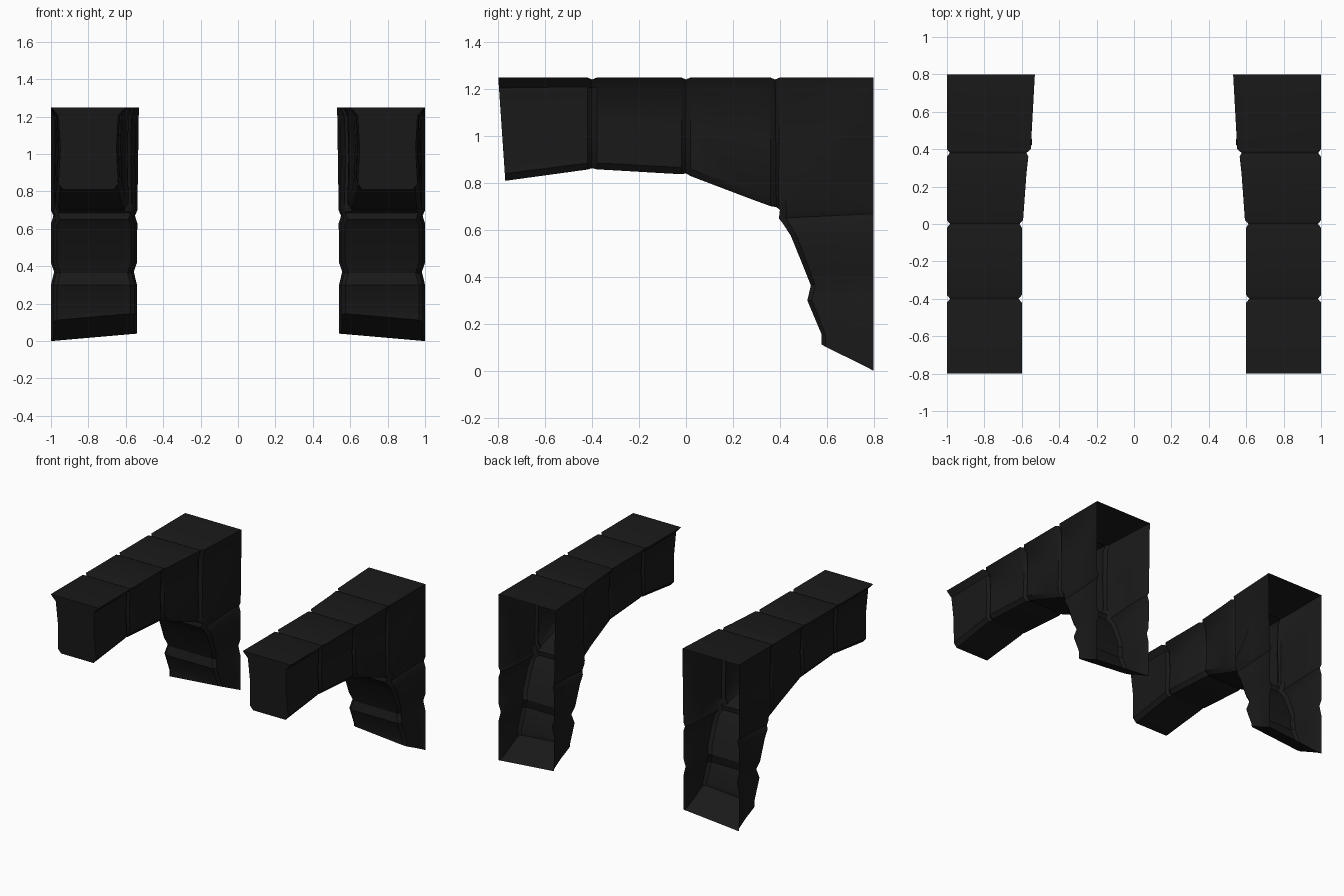
import bpy, bmesh

# Stations along the arch: outer edge (y, z), underside (y, z), inner-side x, side pinch, seam notch depth
stations = [
    (-0.80, 1.25, -0.77, 0.81, 0.60, 0.050, 0),
    (-0.42, 1.25, -0.42, 0.858, 0.60, 0.040, 0),
    (-0.40, 1.242, -0.40, 0.864, 0.60, 0.040, 0.017),
    (-0.38, 1.25, -0.38, 0.859, 0.60, 0.040, 0),
    (-0.02, 1.25, -0.02, 0.838, 0.60, 0.035, 0),
    (0.00, 1.242, 0.00, 0.842, 0.595, 0.035, 0.017),
    (0.02, 1.25, 0.02, 0.83, 0.593, 0.035, 0),
    (0.27, 1.25, 0.27, 0.735, 0.575, 0.030, 0),
    (0.36, 1.25, 0.36, 0.702, 0.565, 0.025, 0),
    (0.38, 1.242, 0.385, 0.698, 0.56, 0.025, 0.015),
    (0.40, 1.25, 0.393, 0.692, 0.552, 0.022, 0),
    (0.80, 1.25, 0.396, 0.69, 0.53, 0.020, 0),
    (0.80, 0.70, 0.40, 0.685, 0.538, 0.018, 0),
    (0.80, 0.67, 0.396, 0.65, 0.538, 0.018, 0.013),
    (0.80, 0.63, 0.415, 0.625, 0.538, 0.015, 0),
    (0.80, 0.58, 0.447, 0.575, 0.539, 0.015, 0),
    (0.80, 0.42, 0.51, 0.42, 0.54, 0.015, 0),
    (0.80, 0.37, 0.532, 0.365, 0.54, 0.015, 0.017),
    (0.80, 0.30, 0.517, 0.30, 0.54, 0.015, 0),
    (0.80, 0.17, 0.578, 0.155, 0.54, 0.015, 0),
    (0.80, 0.00, 0.578, 0.11, 0.54, 0.015, 0),
]
# Half cross-section: position from outer edge to underside, pinch factor, extra corner rounding
section = [(0, 0, 0), (0.10, 0.8, 0), (0.5, 1.0, 0), (0.93, 0.8, 0), (1, 0.9, 0.02)]

bm = bmesh.new()
rings = []
for i, (oy, oz, iy, iz, xin, pinch, notch) in enumerate(stations):
    last = i == len(stations) - 1
    half = [(t, pinch * f + r + notch) for t, f, r in section]
    pts = [(1.0 - d, t) for t, d in half] + [(xin + d, t) for t, d in reversed(half)]
    ring = []
    for x, t in pts:
        lift = 0.04 * (1 - x) / 0.46 if last else 0
        ring.append(bm.verts.new((x, oy + (iy - oy) * t, oz + (iz - oz) * t + lift)))
    rings.append(ring)

# Skin of sides and underside, plus the flat top; the back stays open
for a, b in zip(rings, rings[1:]):
    for k in range(len(a) - 1):
        bm.faces.new((a[k], a[k + 1], b[k + 1], b[k]))
for a, b in zip(rings[:11], rings[1:12]):
    bm.faces.new((a[-1], a[0], b[0], b[-1]))
# Front end and foot
bm.faces.new(rings[0])
bm.faces.new(rings[-1])
bmesh.ops.recalc_face_normals(bm, faces=bm.faces)

mesh = bpy.data.meshes.new("arch_bracket")
bm.to_mesh(mesh)
bm.free()
bracket = bpy.data.objects.new("arch_bracket_pair", mesh)
bpy.context.collection.objects.link(bracket)

black = bpy.data.materials.new("black")
black.diffuse_color = (0.01, 0.01, 0.01, 1)
mesh.materials.append(black)

bpy.context.view_layer.objects.active = bracket
bracket.select_set(True)
bpy.ops.object.shade_smooth_by_angle(angle=0.6)

# Opposite bracket
mirror = bracket.modifiers.new("mirror", "MIRROR")
mirror.use_axis[0] = True
mirror.use_mirror_merge = False
